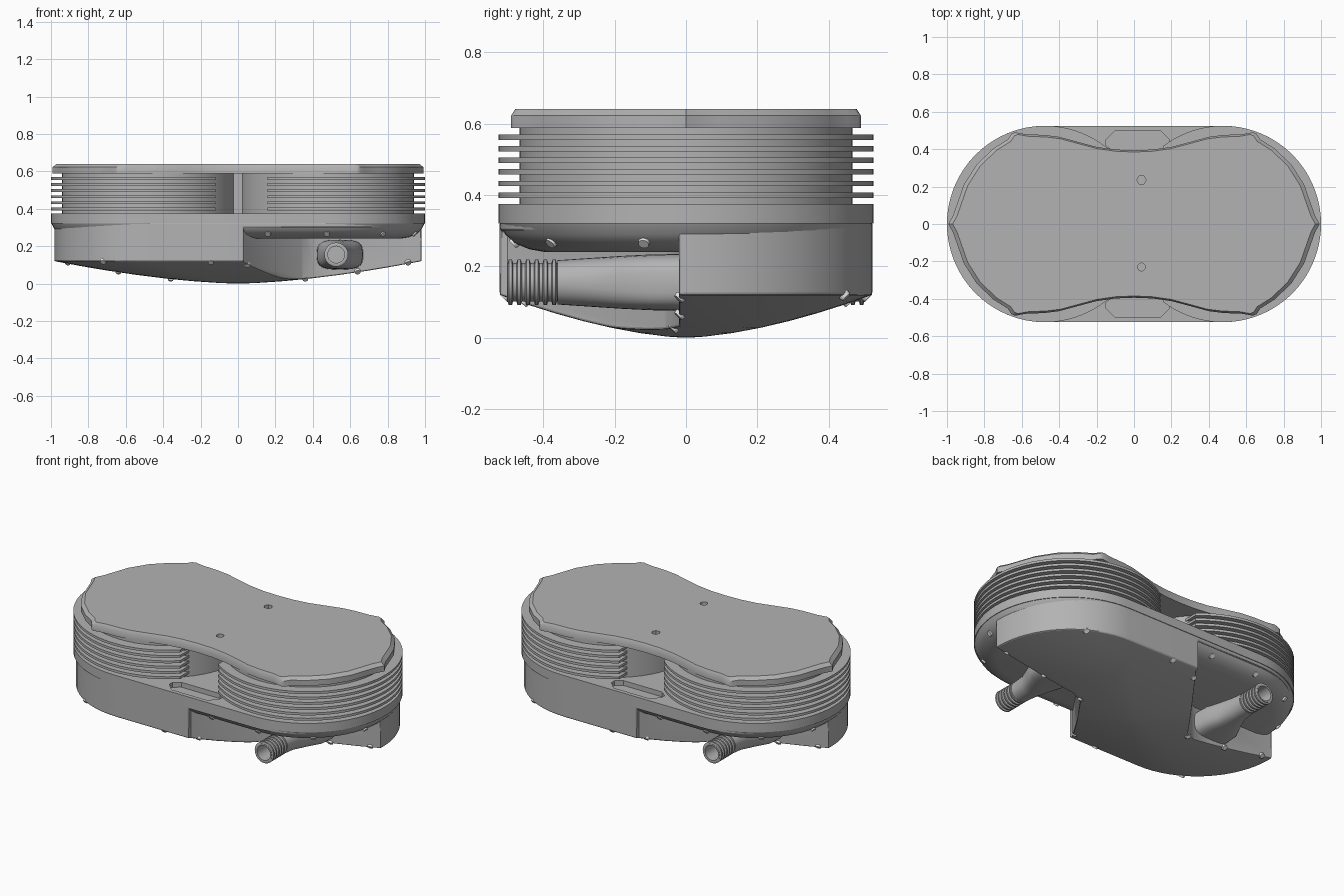
import bpy, bmesh, math
from mathutils import Vector, Matrix

cube = bpy.data.objects.get("Cube")
if cube:
    bpy.data.objects.remove(cube, do_unlink=True)


def material(name, value):
    m = bpy.data.materials.new(name)
    m.use_nodes = True
    color = (value, value, value, 1)
    m.diffuse_color = color
    m.node_tree.nodes["Principled BSDF"].inputs["Base Color"].default_value = color
    return m


GREY = material("cast grey", 0.45)
LIGHT = material("light screw grey", 0.8)
END_X, RADIUS = 0.475, 0.525      # centres and radius of the rounded ends
TURN = Matrix.Rotation(math.pi, 4, 'Z')


def finish(obj, angle=35):
    bpy.ops.object.select_all(action='DESELECT')
    obj.select_set(True)
    bpy.context.view_layer.objects.active = obj
    bpy.ops.object.shade_smooth_by_angle(angle=math.radians(angle))


def loft(name, rings, mat=GREY, closed=False):
    """Skin a stack of equal rings; cap the ends, or join last to first."""
    bm = bmesh.new()
    loops = [[bm.verts.new(p) for p in ring] for ring in rings]
    n = len(loops[0])
    pairs = list(zip(loops, loops[1:]))
    if closed:
        pairs.append((loops[-1], loops[0]))
    else:
        bm.faces.new(loops[0])
        bm.faces.new(loops[-1])
    for a, b in pairs:
        for i in range(n):
            j = (i + 1) % n
            bm.faces.new((a[i], a[j], b[j], b[i]))
    bmesh.ops.recalc_face_normals(bm, faces=bm.faces)
    mesh = bpy.data.meshes.new(name)
    bm.to_mesh(mesh)
    bm.free()
    obj = bpy.data.objects.new(name, mesh)
    bpy.context.collection.objects.link(obj)
    mesh.materials.append(mat)
    finish(obj)
    return obj


def prism(name, outline, z0, z1, mat=GREY):
    return loft(name, [[(x, y, z) for x, y in outline] for z in (z0, z1)], mat)


def arc(cx, r, a0, a1, n=32):
    return [(cx + r * math.cos(math.radians(a0 + (a1 - a0) * i / n)),
             r * math.sin(math.radians(a0 + (a1 - a0) * i / n))) for i in range(n + 1)]


def stadium(inset=0):
    r = RADIUS - inset
    return arc(END_X, r, -90, 90) + arc(-END_X, r, 90, 270)


def turned_copy(obj, name):
    twin = bpy.data.objects.new(name, obj.data)
    twin.matrix_world = TURN @ obj.matrix_world
    bpy.context.collection.objects.link(twin)
    return twin


def apply(obj, kind, **settings):
    mod = obj.modifiers.new(kind, kind)
    for key, value in settings.items():
        setattr(mod, key, value)
    finish(obj)
    bpy.ops.object.modifier_apply(modifier=mod.name)


def cut(obj, cutters):
    for c in cutters:
        apply(obj, 'BOOLEAN', operation='DIFFERENCE', solver='EXACT', object=c)
    for c in cutters:
        bpy.data.objects.remove(c, do_unlink=True)
    finish(obj)


# Lower housing: vertical wall over a shallow domed bottom
wall = [(x * 0.982, y * 0.994) for x, y in stadium()]
rings = [[(x, y, 0.325) for x, y in wall]]
for t in (1, 0.85, 0.7, 0.55, 0.4, 0.25, 0.1, 0.02):
    rings.append([(x * t, y * t, 0.12 * t ** 1.6) for x, y in wall])
housing = loft("lower_housing", rings)

# Two opposite corners are cut away below the rim to make room for the hoses
corner = [(0.03, -0.6), (0.03, -0.5), (0.34, -0.06), (0.42, -0.02), (1.1, -0.02), (1.1, -0.6)]
recess = prism("recess_cutter", corner, -0.1, 0.30)
cut(housing, [recess, turned_copy(recess, "recess_cutter_back")])
apply(housing, 'BEVEL', width=0.014, segments=2, limit_method='ANGLE',
      angle_limit=math.radians(40))
finish(housing)

# Rounded rim above the recesses
loft("rim", [[(x, y, z) for x, y in stadium(inset)] for z, inset in
             ((0.24, 0.13), (0.248, 0.085), (0.265, 0.045), (0.29, 0.018), (0.322, 0.003))])

# Base plate with a clipped-corner pocket at front and back
base = prism("base_plate", stadium(), 0.32, 0.375)
pocket = [(-0.15, 0.45), (-0.10, 0.5), (0.14, 0.5), (0.19, 0.45),
          (0.19, 0.42), (0.15, 0.39), (-0.11, 0.39), (-0.15, 0.42)]
cut(base, [prism("pocket_cutter", [(x, s * y) for x, y in pocket], 0.345, 0.5)
           for s in (1, -1)])

# Finned cylinders, with the fins trimmed along the central gap
for name, cx, a0, a1 in (("left", END_X, -127, 127), ("right", -END_X, 47.5, 312.5)):
    prism(name + "_core", arc(cx, 0.466, 0, 354, 59), 0.37, 0.595)
    for i in range(6):
        z = 0.392 + 0.0325 * i
        prism(f"{name}_fin_{i + 1}", arc(cx, RADIUS, a0, a1, 64), z, z + 0.015)
prism("center_web", [(-0.03, -0.12), (0.03, -0.12), (0.03, 0.12), (-0.03, 0.12)], 0.37, 0.595)

# Scalloped top plate with a chamfered edge, one quarter mirrored twice
quarter = [(0.992, 0), (0.968, 0.045), (0.952, 0.09), (0.91, 0.21), (0.84, 0.32),
           (0.75, 0.405), (0.675, 0.452), (0.655, 0.482), (0.635, 0.49), (0.58, 0.48),
           (0.48, 0.476), (0.40, 0.466), (0.29, 0.436), (0.2, 0.412), (0.1, 0.398), (0, 0.394)]
half = quarter + [(-x, y) for x, y in quarter[-2::-1]]
outline = half + [(x, -y) for x, y in half[-2:0:-1]]
top = loft("top_plate", [[(x * s, y * s, z) for x, y in outline]
                         for z, s in ((0.588, 1), (0.622, 1), (0.64, 0.977))])
cut(top, [prism("hole_cutter", [(x + 0.04, y + cy) for x, y in arc(0, r, 0, 360 - 360 / n, n - 1)],
                0.615, 0.7) for cy, r, n in ((0.235, 0.025, 6), (-0.23, 0.021, 20))])

# Hose connections: flared duct out of the housing and a ribbed open hose
HX, HZ = 0.525, 0.155


def duct_ring(y, w, h, dx, power):
    pts = []
    for i in range(32):
        a = math.tau * i / 32
        c, s = math.cos(a), math.sin(a)
        pts.append((HX + dx + w * math.copysign(abs(c) ** power, c), y,
                    HZ + h * math.copysign(abs(s) ** power, s)))
    return pts


duct = loft("front_duct", [duct_ring(*r) for r in (
    (-0.36, 0.062, 0.062, 0, 1), (-0.27, 0.066, 0.068, 0, 0.9),
    (-0.18, 0.09, 0.074, 0.01, 0.7), (-0.10, 0.12, 0.078, 0.02, 0.6),
    (0.02, 0.125, 0.08, 0.02, 0.6))])
turned_copy(duct, "back_duct")

profile = [(-0.35, 0.045), (-0.35, 0.054)]
for i in range(6):
    y = -0.362 - 0.0245 * i
    profile += [(y, 0.054), (y - 0.003, 0.064), (y - 0.012, 0.064), (y - 0.015, 0.054)]
profile += [(-0.502, 0.054), (-0.502, 0.045)]
hose = loft("front_hose", [[(HX + r * math.cos(math.tau * k / 32), y,
                             HZ + r * math.sin(math.tau * k / 32)) for k in range(32)]
                           for y, r in profile], closed=True)
turned_copy(hose, "back_hose")


# Small screw heads laid flush on the rim and on the housing's lower edge
def screw(name, pos, normal):
    bm = bmesh.new()
    bmesh.ops.create_cone(bm, cap_ends=True, segments=16, radius1=0.017, radius2=0.015, depth=0.012)
    mesh = bpy.data.meshes.new(name)
    bm.to_mesh(mesh)
    bm.free()
    mesh.materials.append(LIGHT)
    obj = bpy.data.objects.new(name, mesh)
    bpy.context.collection.objects.link(obj)
    rot = Vector(normal).to_track_quat('Z', 'Y').to_matrix().to_4x4()
    obj.matrix_world = Matrix.Translation(pos) @ rot
    turned_copy(obj, name + "_opposite")


for i, (x, y) in enumerate(((0.16, -0.482), (0.475, -0.482), (0.775, -0.378), (0.945, -0.118))):
    out = Vector((max(x - END_X, 0), y, 0)).normalized()
    screw(f"rim_screw_{i + 1}", (x, y, 0.266), out + Vector((0, 0, -0.9)))
for i, (x, y, z) in enumerate(((-0.72, -0.445, 0.117), (-0.145, -0.507, 0.115), (0.05, -0.455, 0.1),
                               (0.36, -0.035, 0.026), (0.64, -0.018, 0.064), (0.91, -0.018, 0.112))):
    screw(f"housing_screw_{i + 1}", (x, y, z), (0.3 * x, -1, -1))
